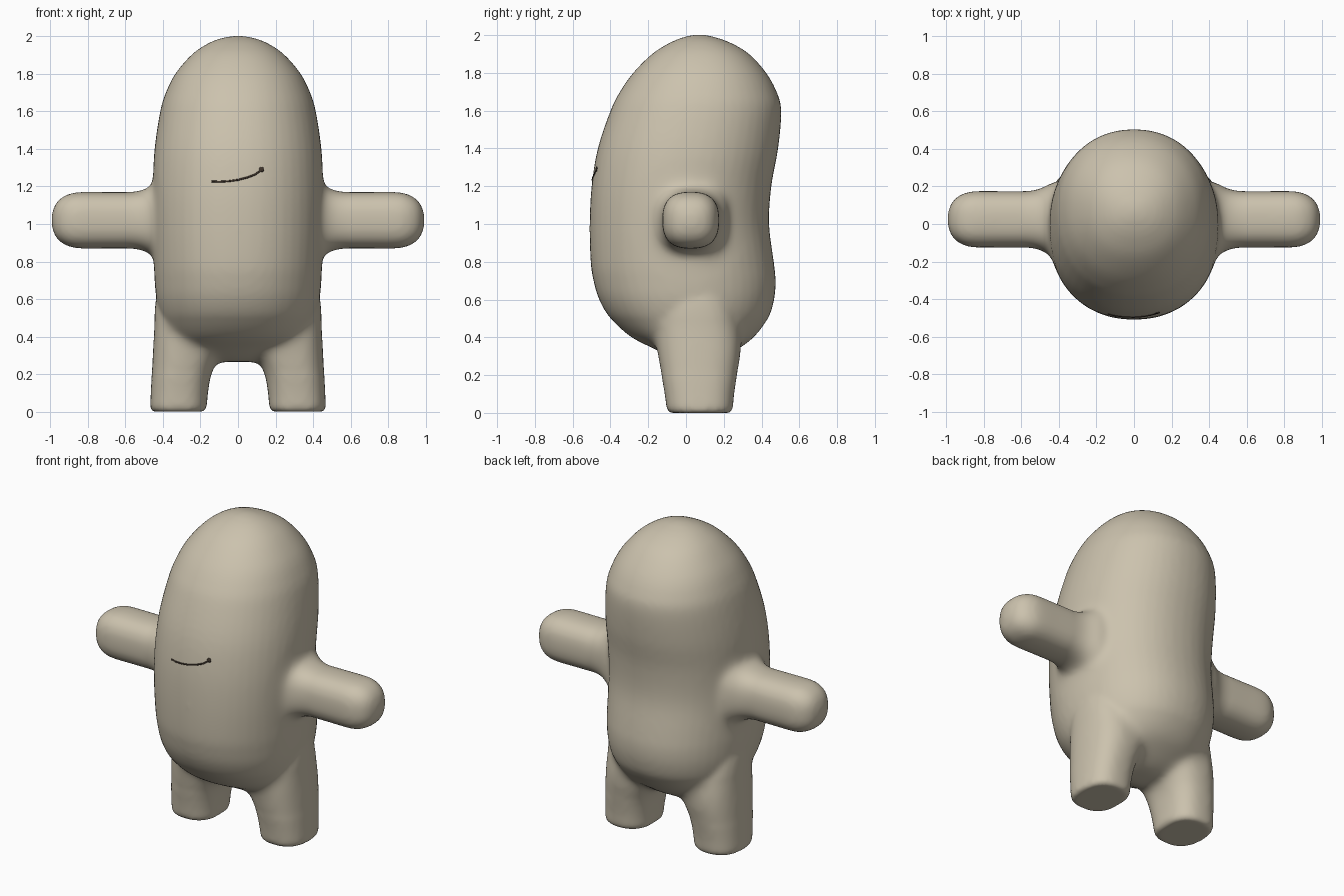
import bpy, bmesh, math
from mathutils import Vector

if "Cube" in bpy.data.objects:
    bpy.data.objects.remove(bpy.data.objects["Cube"])


def material(name, rgb):
    m = bpy.data.materials.new(name)
    m.diffuse_color = (*rgb, 1)
    m.use_nodes = True
    m.node_tree.nodes["Principled BSDF"].inputs["Base Color"].default_value = m.diffuse_color
    return m


cream = material("warm_cream", (0.60, 0.54, 0.42))
dark = material("dark_brown", (0.05, 0.035, 0.025))


def resample(rings, n=4):
    """Catmull-Rom interpolation between cross-sections."""
    out = []
    for i in range(len(rings) - 1):
        a, b = rings[max(i - 1, 0)], rings[i]
        c, d = rings[i + 1], rings[min(i + 2, len(rings) - 1)]
        for k in range(n):
            t = k / n
            out.append([0.5 * (2 * q + (r - p) * t + (2 * p - 5 * q + 4 * r - s) * t * t
                               + (3 * q - p - 3 * r + s) * t ** 3)
                        for p, q, r, s in zip(a, b, c, d)])
    return out + [rings[-1]]


def loft(bm, rings, power, place, seg=48):
    """Closed skin over superellipse rings (height, u min, u max, v min, v max)."""
    loops = []
    for h, u0, u1, v0, v1 in rings:
        loop = []
        for i in range(seg):
            a = 2 * math.pi * i / seg
            c, s = math.cos(a), math.sin(a)
            u = (u0 + u1) / 2 + (u1 - u0) / 2 * math.copysign(abs(c) ** (2 / power), c)
            v = (v0 + v1) / 2 + (v1 - v0) / 2 * math.copysign(abs(s) ** (2 / power), s)
            loop.append(bm.verts.new(place(h, u, v)))
        loops.append(loop)
    faces = [bm.faces.new(loops[0][::-1]), bm.faces.new(loops[-1])]
    for lo, hi in zip(loops, loops[1:]):
        for i in range(seg):
            j = (i + 1) % seg
            faces.append(bm.faces.new((lo[i], lo[j], hi[j], hi[i])))
    bmesh.ops.recalc_face_normals(bm, faces=faces)


bm = bmesh.new()

# Torso and head: height, half width, front, back
torso = [(0.265, 0.12, -0.02, 0.14), (0.29, 0.22, -0.08, 0.20), (0.34, 0.31, -0.17, 0.28),
         (0.40, 0.365, -0.29, 0.36), (0.50, 0.41, -0.40, 0.435), (0.60, 0.435, -0.46, 0.467),
         (0.70, 0.445, -0.49, 0.475), (0.80, 0.45, -0.505, 0.465), (1.0, 0.455, -0.51, 0.44),
         (1.2, 0.455, -0.50, 0.452), (1.4, 0.445, -0.467, 0.488), (1.6, 0.415, -0.40, 0.505),
         (1.7, 0.385, -0.35, 0.48), (1.8, 0.335, -0.28, 0.425), (1.9, 0.25, -0.18, 0.335),
         (1.96, 0.165, -0.085, 0.235), (1.99, 0.09, -0.01, 0.15), (2.003, 0.02, 0.05, 0.09)]
loft(bm, resample([(z, -w, w, f, b) for z, w, f, b in torso]), 2.15,
     lambda h, u, v: (u, v, h))

# Arms: distance from centre, radius
arm = [(0.20, 0.17), (0.42, 0.20), (0.46, 0.182), (0.51, 0.16), (0.57, 0.151), (0.70, 0.15),
       (0.84, 0.15), (0.90, 0.14), (0.95, 0.113), (0.98, 0.072), (0.993, 0.025)]
# Legs: height, inner x, outer x, front, back
leg = [(0.0, 0.18, 0.455, -0.085, 0.23), (0.012, 0.168, 0.467, -0.10, 0.246),
       (0.10, 0.16, 0.465, -0.113, 0.255), (0.20, 0.142, 0.46, -0.13, 0.27),
       (0.30, 0.10, 0.455, -0.148, 0.288), (0.42, 0.06, 0.448, -0.16, 0.29),
       (0.60, 0.06, 0.438, -0.14, 0.25), (0.75, 0.10, 0.40, -0.08, 0.18)]
for side in (-1, 1):
    loft(bm, resample([(x, 0.025 - r, 0.025 + r, 1.02 - r, 1.02 + r) for x, r in arm]), 2.6,
         lambda h, u, v: (side * h, u, v))
    loft(bm, resample(leg), 2.5, lambda h, u, v: (side * u, v, h))

# Fuse all limbs into one skin
raw = bpy.data.meshes.new("body")
bm.to_mesh(raw)
bm.free()
body = bpy.data.objects.new("body", raw)
bpy.context.collection.objects.link(body)
mod = body.modifiers.new("fuse", 'REMESH')
mod.mode = 'VOXEL'
mod.voxel_size = 0.015
mesh = bpy.data.meshes.new_from_object(body.evaluated_get(bpy.context.evaluated_depsgraph_get()))
body.modifiers.clear()

# Soften the skin, with wider fillets around shoulders and hips
bm = bmesh.new()
bm.from_mesh(mesh)


def relax(verts, steps):
    for _ in range(steps):
        bmesh.ops.smooth_vert(bm, verts=verts, factor=0.5, use_axis_x=True,
                              use_axis_y=True, use_axis_z=True)


shoulders = [v for v in bm.verts if 0.30 < abs(v.co.x) < 0.60
             and math.hypot(v.co.y - 0.025, v.co.z - 1.02) < 0.32]
hips = [v for v in bm.verts if 0.2 < v.co.z < 0.5]
relax(shoulders, 18)
relax(hips, 18)
relax(bm.verts[:], 5)
for f in bm.faces:
    f.smooth = True
bm.to_mesh(mesh)
bm.free()
body.data = mesh
mesh.materials.clear()
mesh.materials.append(cream)
bpy.context.view_layer.update()


def on_front(x, z):
    hit, loc, _, _ = body.ray_cast(Vector((x, -2, z)), Vector((0, 1, 0)))
    return loc if hit else Vector((x, -0.49, z))


# Crooked smile lying on the front of the torso
path = [(-0.14, 1.227), (-0.10, 1.225), (-0.05, 1.228), (0.0, 1.235),
        (0.05, 1.248), (0.09, 1.263), (0.125, 1.288)]
curve = bpy.data.curves.new("smile", 'CURVE')
curve.dimensions = '3D'
curve.bevel_depth = 0.005
curve.bevel_resolution = 2
spline = curve.splines.new('POLY')
spline.points.add(len(path) - 1)
for p, (x, z) in zip(spline.points, path):
    p.co = (*on_front(x, z), 1)
curve.materials.append(dark)
bpy.context.collection.objects.link(bpy.data.objects.new("smile", curve))

# Dimple at the end of the smile
bpy.ops.mesh.primitive_uv_sphere_add(segments=16, ring_count=8, radius=0.014,
                                     location=on_front(0.125, 1.29))
dimple = bpy.context.object
dimple.name = "dimple"
dimple.scale.y = 0.4
dimple.data.materials.append(dark)
bpy.ops.object.shade_smooth_by_angle()
